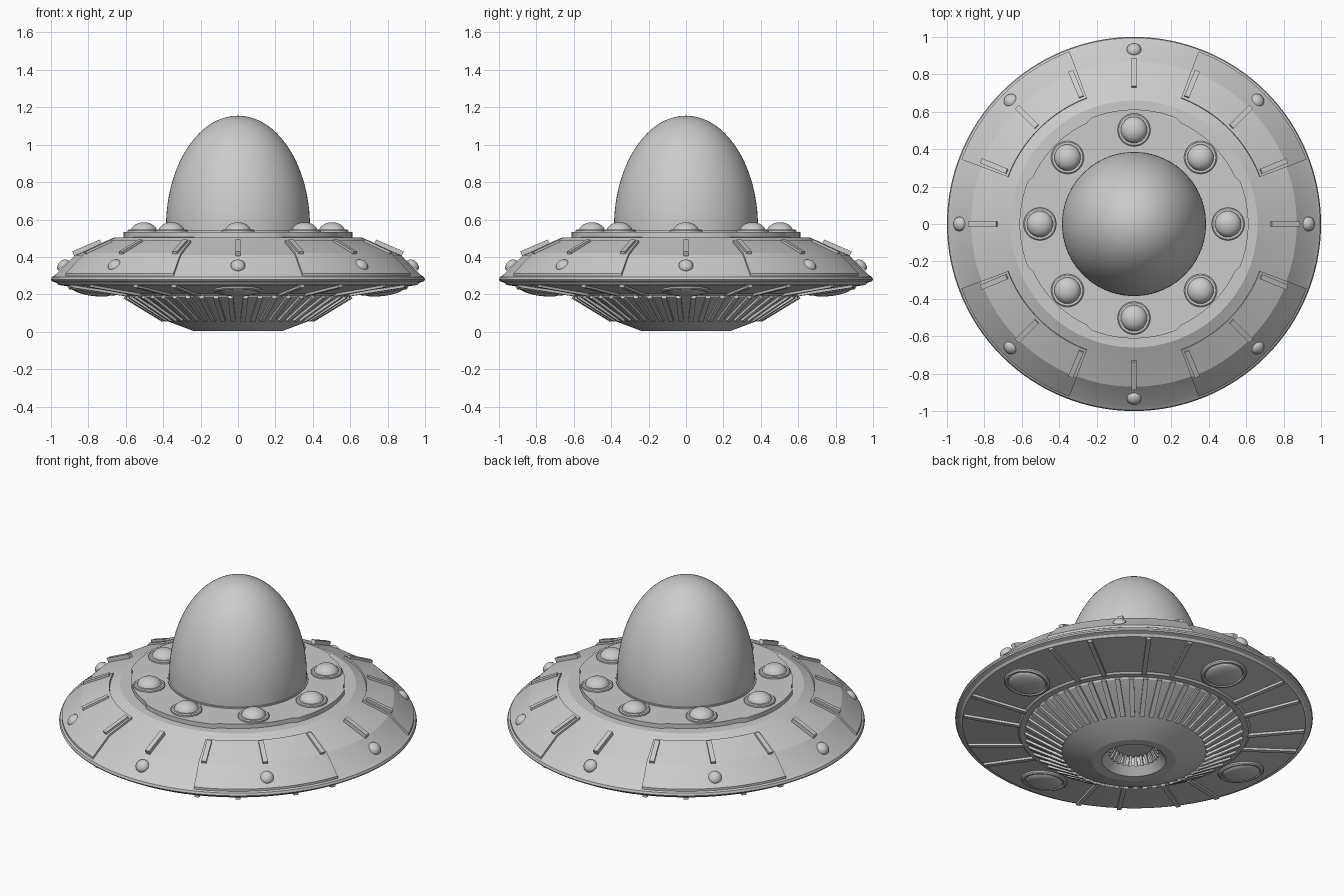
import bpy, bmesh
from math import pi, sin, cos, radians, hypot
from mathutils import Vector

if "Cube" in bpy.data.objects:
    bpy.data.objects.remove(bpy.data.objects["Cube"])

CARDINAL = [i * 90 for i in range(4)]
EIGHTHS = [i * 45 for i in range(8)]


def finish(name, bm, angle=30):
    bmesh.ops.recalc_face_normals(bm, faces=bm.faces[:])
    me = bpy.data.meshes.new(name)
    bm.to_mesh(me)
    bm.free()
    me.shade_smooth()
    me.set_sharp_from_angle(angle=radians(angle))
    ob = bpy.data.objects.new(name, me)
    bpy.context.collection.objects.link(ob)
    return ob


def polar(r, deg, z):
    a = radians(deg)
    return Vector((r * cos(a), r * sin(a), z))


def lathe(bm, profile, seg=128, origin=Vector(), tilt=None):
    """Revolve (radius, height) points around an axis placed at origin."""
    rot = Vector((0, 0, 1)).rotation_difference(tilt) if tilt else None
    rings = []
    for r, z in profile:
        count = 1 if r == 0 else seg
        ring = []
        for i in range(count):
            p = polar(r, 360 * i / seg, z)
            ring.append(bm.verts.new(origin + (rot @ p if rot else p)))
        rings.append(ring)
    for a, b in zip(rings, rings[1:]):
        for i in range(seg):
            j = (i + 1) % seg
            quad = [a[i % len(a)], a[j % len(a)], b[j % len(b)], b[i % len(b)]]
            bm.faces.new(list(dict.fromkeys(quad)))


def cap(r, h, n=8):
    return [(r * cos(pi / 2 * i / n) if i < n else 0, h * sin(pi / 2 * i / n)) for i in range(n + 1)]


def bar(bm, deg, inner, outer, width, up, down=0.01):
    """Radial box lying along a slope between two (radius, z) points."""
    (r0, z0), (r1, z1) = inner, outer
    length = hypot(r1 - r0, z1 - z0)
    nr, nz = -(z1 - z0) / length, (r1 - r0) / length
    side = polar(1, deg + 90, 0) * width / 2
    v = []
    for r, z in (inner, outer):
        for h in (-down, up):
            for s in (-1, 1):
                v.append(bm.verts.new(polar(r + nr * h, deg, z + nz * h) + side * s))
    for f in ((0, 1, 3, 2), (4, 6, 7, 5), (0, 4, 5, 1), (2, 3, 7, 6), (0, 2, 6, 4), (1, 5, 7, 3)):
        bm.faces.new([v[i] for i in f])


def sector(bm, start, end, section, steps):
    """Sweep a closed (radius, z) section through an arc."""
    rows = [[bm.verts.new(polar(r, start + (end - start) * i / steps, z)) for r, z in section]
            for i in range(steps + 1)]
    n = len(section)
    for a, b in zip(rows, rows[1:]):
        for k in range(n):
            bm.faces.new((a[k], a[(k + 1) % n], b[(k + 1) % n], b[k]))
    bm.faces.new(rows[0])
    bm.faces.new(rows[-1])


# saucer hull: underside recess, lower cone, rim and upper slope
bm = bmesh.new()
lathe(bm, [(0, 0.10), (0.13, 0.10), (0.135, 0.05), (0.165, 0.02), (0.18, 0.005), (0.235, 0.003),
           (0.40, 0.065), (0.60, 0.185), (0.605, 0.195), (0.64, 0.195), (0.65, 0.205), (0.96, 0.25),
           (0.97, 0.262), (0.995, 0.27), (1.0, 0.278), (0.995, 0.292), (0.975, 0.305),
           (0.87, 0.41), (0.72, 0.475), (0.66, 0.505), (0.0, 0.507)])
finish("saucer_hull", bm, 20)

# raised armour panels on the diagonals
bm = bmesh.new()
for a in CARDINAL:
    sector(bm, a + 20.5, a + 69.5, [(0.715, 0.465), (0.72, 0.488), (0.874, 0.421), (0.985, 0.312),
                                   (0.985, 0.292), (0.86, 0.40)], 20)
finish("hull_panels", bm, 20)

# upper deck plate with wider cardinal lobes
bm = bmesh.new()
outline = []
for a in CARDINAL:
    for d in range(-22, 23, 4):
        outline.append(polar(0.612, a + d, 0.50))
    for d in range(25, 66, 4):
        outline.append(polar(0.597, a + d, 0.50))
face = bm.faces.new([bm.verts.new(p) for p in outline])
top = bmesh.ops.extrude_face_region(bm, geom=[face])["geom"]
bmesh.ops.translate(bm, vec=(0, 0, 0.032), verts=[g for g in top if isinstance(g, bmesh.types.BMVert)])
finish("deck_plate", bm)

# tall canopy dome and its seat ring
bm = bmesh.new()
lathe(bm, [(0.385, 0.52)] + [(r, z + 0.56) for r, z in cap(0.385, 0.595, 28)], 96)
finish("canopy_dome", bm)
bm = bmesh.new()
lathe(bm, [(0.393, 0.525), (0.393, 0.54), (0.38, 0.54)], 96)
finish("dome_ring", bm)

# deck lamps with collars
lamps, collars = bmesh.new(), bmesh.new()
for a in EIGHTHS:
    p = polar(0.503, a, 0.535)
    lathe(lamps, [(0.07, -0.01)] + cap(0.07, 0.05, 10), 32, p)
    lathe(collars, [(0.088, -0.01), (0.088, 0.006), (0.082, 0.011), (0.07, 0.011)], 32, p)
finish("deck_lamps", lamps)
finish("lamp_collars", collars)

# radial bars on the upper slope
bm = bmesh.new()
for i in range(16):
    bar(bm, i * 22.5, (0.73, 0.474), (0.878, 0.41), 0.028, 0.021)
finish("upper_bars", bm)

# small rim lights
bm = bmesh.new()
for a in EIGHTHS:
    lathe(bm, cap(0.039, 0.03, 8), 24, polar(0.932, a, 0.352), polar(0.69, a, 0.72))
finish("rim_lights", bm)

# landing pods underneath: shallow bulges with rings
pods, rings = bmesh.new(), bmesh.new()
for a in CARDINAL:
    p = polar(0.78, a, 0.224)
    down = polar(0.144, a, -0.99)
    lathe(pods, [(0.105, -0.01), (0.105, 0.01)] + [(r, h + 0.01) for r, h in cap(0.103, 0.022, 8)], 40, p, down)
    lathe(rings, [(0.128, -0.01), (0.128, 0.008), (0.12, 0.015), (0.11, 0.015), (0.105, 0.0)], 40, p, down)
finish("underside_pods", pods)
finish("pod_rings", rings)

# radial spars on the outer underside, with tabs at the rim
bm = bmesh.new()
for a in CARDINAL:
    for d in (-35, -21, 21, 35):
        bar(bm, a + d, (0.635, 0.203), (0.955, 0.25), 0.026, 0.008, 0.014)
finish("underside_spars", bm)

# cooling ribs on the lower cone
bm = bmesh.new()
for i in range(48):
    bar(bm, (i + 0.5) * 7.5, (0.40, 0.066), (0.605, 0.19), 0.027, 0.008, 0.014)
finish("cone_ribs", bm)

# fins inside the central thruster recess
bm = bmesh.new()
for i in range(24):
    bar(bm, i * 15, (0.11, 0.098), (0.138, 0.045), 0.014, 0.004, 0.008)
finish("thruster_fins", bm)
